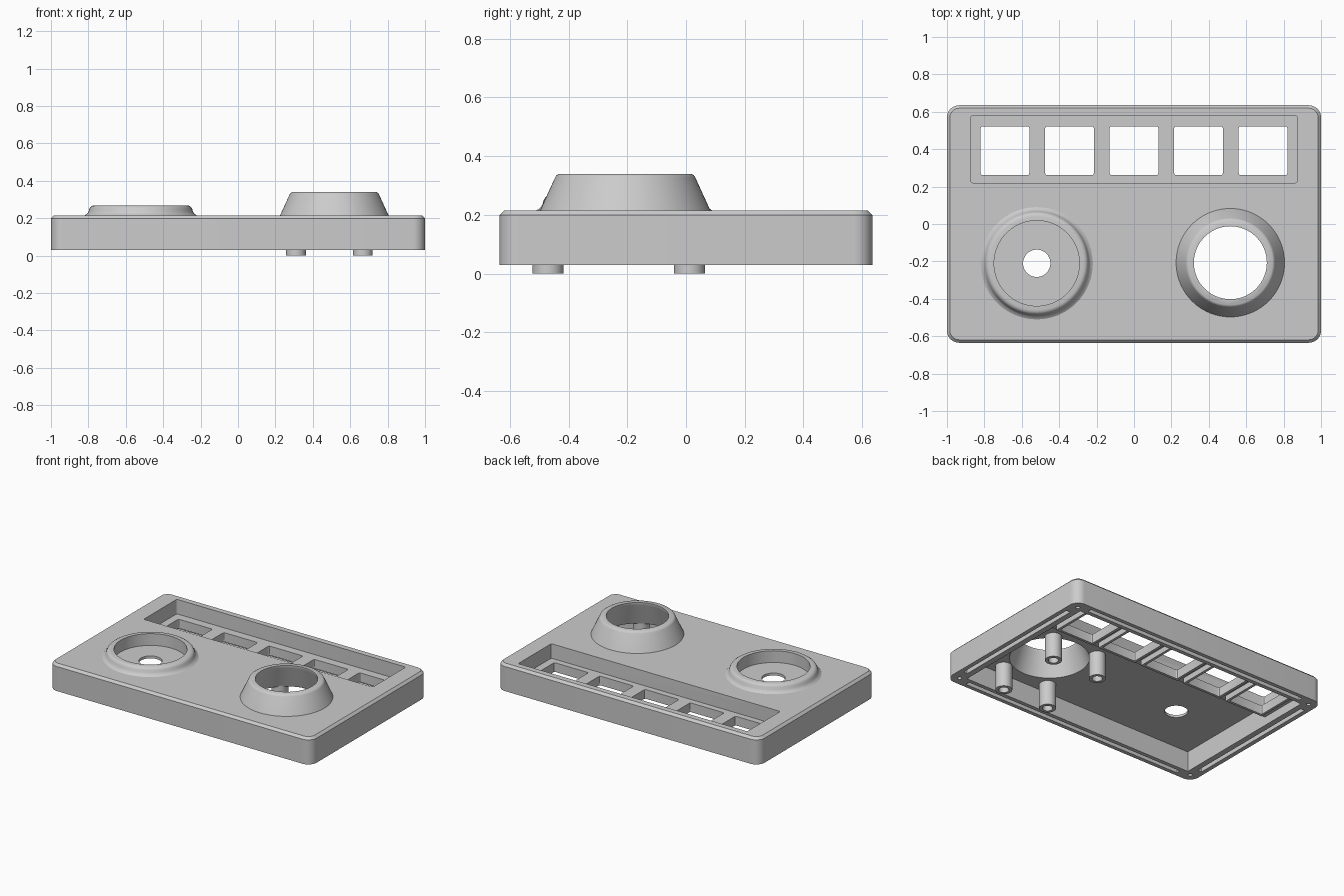
import bpy, bmesh, math

cube = bpy.data.objects.get("Cube")
if cube:
    bpy.data.objects.remove(cube, do_unlink=True)

grey = bpy.data.materials.new("light grey plastic")
grey.use_nodes = True
colour = (0.6, 0.6, 0.6, 1)
grey.diffuse_color = colour
grey.node_tree.nodes["Principled BSDF"].inputs["Base Color"].default_value = colour


def loft(name, rings):
    """Skin a stack of equal-length rings and cap both ends."""
    bm = bmesh.new()
    loops = [[bm.verts.new(p) for p in ring] for ring in rings]
    for a, b in zip(loops, loops[1:]):
        for i in range(len(a)):
            j = (i + 1) % len(a)
            bm.faces.new((a[i], a[j], b[j], b[i]))
    bm.faces.new(loops[0][::-1])
    bm.faces.new(loops[-1])
    bmesh.ops.recalc_face_normals(bm, faces=bm.faces)
    mesh = bpy.data.meshes.new(name)
    bm.to_mesh(mesh)
    bm.free()
    mesh.materials.append(grey)
    obj = bpy.data.objects.new(name, mesh)
    bpy.context.collection.objects.link(obj)
    return obj


def turned(name, x, y, profile, sides=72):
    """Round part from (radius, height) points."""
    angles = [math.tau * i / sides for i in range(sides)]
    return loft(name, [[(x + r * math.cos(a), y + r * math.sin(a), z) for a in angles]
                       for r, z in profile])


def block(name, x, y, hx, hy, z0, z1):
    return loft(name, [[(x - hx, y - hy, z), (x + hx, y - hy, z),
                        (x + hx, y + hy, z), (x - hx, y + hy, z)] for z in (z0, z1)])


def rounded_ring(x, y, hx, hy, radius, z, steps=8):
    ring = []
    for k, (sx, sy) in enumerate(((1, 1), (-1, 1), (-1, -1), (1, -1))):
        for i in range(steps + 1):
            a = math.pi / 2 * (k + i / steps)
            ring.append((x + sx * (hx - radius) + radius * math.cos(a),
                         y + sy * (hy - radius) + radius * math.sin(a), z))
    return ring


def combine(target, other, operation):
    mod = target.modifiers.new("combine", 'BOOLEAN')
    mod.operation = operation
    mod.solver = 'EXACT'
    mod.object = other
    bpy.context.view_layer.update()
    result = bpy.data.meshes.new_from_object(
        target.evaluated_get(bpy.context.evaluated_depsgraph_get()))
    target.modifiers.clear()
    target.data = result
    bpy.data.objects.remove(other, do_unlink=True)


def add(other):
    combine(shell, other, 'UNION')


def cut(other):
    combine(shell, other, 'DIFFERENCE')


def smooth(obj):
    bpy.ops.object.select_all(action='DESELECT')
    obj.select_set(True)
    bpy.context.view_layer.objects.active = obj
    bpy.ops.object.shade_smooth_by_angle(angle=math.radians(30))


# Case with chamfered top edge
TOP, BOTTOM, CEILING = 0.215, 0.03, 0.17
HX, HY = 1.0, 0.635
shell = loft("case_shell", [
    rounded_ring(0, 0, HX, HY, 0.065, BOTTOM),
    rounded_ring(0, 0, HX, HY, 0.065, TOP - 0.016),
    rounded_ring(0, 0, HX - 0.016, HY - 0.016, 0.049, TOP)])

# Raised round dish on one side, conical collar on the other
DISH, COLLAR = (-0.52, -0.21), (0.515, -0.207)
add(turned("dish", *DISH, [
    (0.3, 0.19), (0.3, 0.215), (0.287, 0.223), (0.279, 0.235), (0.275, 0.25),
    (0.269, 0.26), (0.26, 0.266), (0.25, 0.268)]))
add(turned("collar", *COLLAR, [
    (0.29, 0.19), (0.29, 0.215), (0.239, 0.327), (0.234, 0.335), (0.225, 0.34)]))

# Hollow underside, shallower below the window tray
TRAY_EDGE = 0.2
IX, IY = 0.9, 0.55
cut(block("main_cavity", 0, (TRAY_EDGE - IY) / 2, IX, (TRAY_EDGE + IY) / 2, 0, CEILING))
cut(block("tray_cavity", 0, (TRAY_EDGE + IY) / 2 - 0.01, IX, (IY - TRAY_EDGE) / 2 + 0.01,
          0, 0.09))

# Sunken tray with five framed windows
WINDOWS = [0.345 * i for i in range(-2, 3)]
TRAY_Y = 0.392
for x in WINDOWS:
    add(block("window_frame", x, TRAY_Y, 0.148, 0.148, 0.052, 0.1))
cut(loft("tray_recess", [rounded_ring(0, 0.4, 0.873, 0.18, 0.012, z, 3)
                         for z in (0.115, 0.3)]))
for x in WINDOWS:
    cut(loft("window", [rounded_ring(x, TRAY_Y, 0.13, 0.13, 0.01, z, 3)
                        for z in (0, 0.3)]))

# Dish pocket and centre hole, collar bore
cut(turned("dish_pocket", *DISH, [(0.228, 0.187), (0.228, 0.4)]))
cut(turned("dish_hole", *DISH, [(0.073, 0.1), (0.073, 0.3)]))
cut(turned("collar_bore", *COLLAR, [
    (0.25, 0.1), (0.25, CEILING), (0.199, 0.32), (0.195, 0.332), (0.195, 0.4)]))

# Grooves and screw holes in the bottom rim
for s in (-1, 1):
    cut(block("long_groove", 0, s * (HY - 0.042), 0.86, 0.015, 0, 0.06))
    cut(block("short_groove", s * (HX - 0.045), 0, 0.015, 0.5, 0, 0.06))
    for t in (-1, 1):
        cut(turned("screw_hole", s * (HX - 0.06), t * (HY - 0.06),
                   [(0.014, 0), (0.014, 0.11)], 20))
smooth(shell)

# Hollow mounting posts under the collar
for side, x in (("right", 0.31), ("left", 0.667)):
    for end, y in (("front", -0.47), ("back", 0.012)):
        smooth(turned(f"{end}_{side}_post", x, y, [
            (0.032, 0.12), (0.032, 0), (0.053, 0), (0.053, 0.19)], 32))
